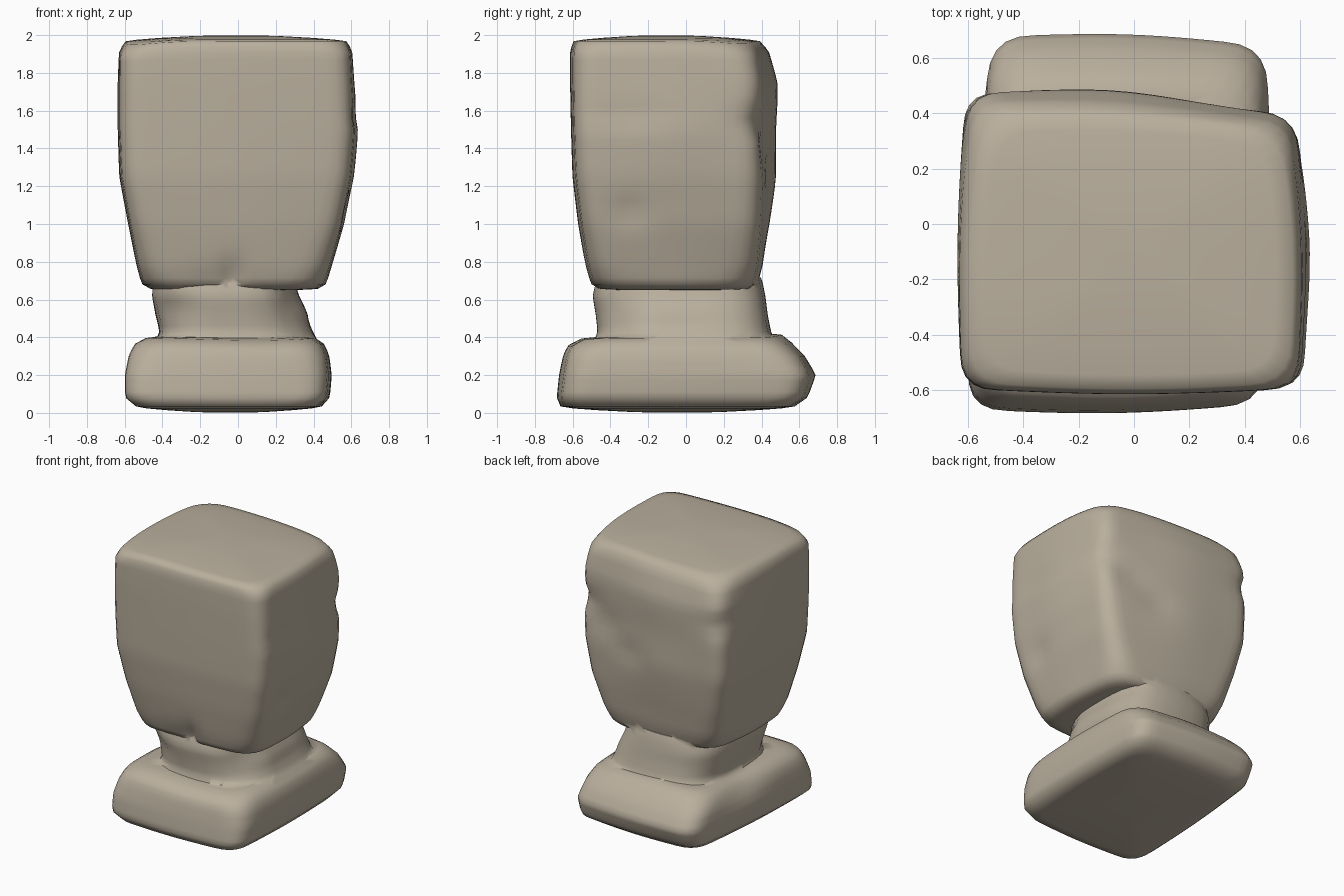
import bpy, bmesh, math
from mathutils import Vector

if "Cube" in bpy.data.objects:
    bpy.data.objects.remove(bpy.data.objects["Cube"])

stone = bpy.data.materials.new("warm grey stone")
stone.diffuse_color = (0.49, 0.43, 0.34, 1)
stone.use_nodes = True
stone.node_tree.nodes["Principled BSDF"].inputs["Base Color"].default_value = stone.diffuse_color


def ring(corners, z, r, bulge):
    """Rounded quadrilateral section with slightly swollen sides."""
    c = [Vector((x, y, 0)) for x, y in corners]
    pts = []
    for i in range(4):
        p, q, n = c[i - 1], c[i], c[(i + 1) % 4]
        a = q + (p - q).normalized() * r
        b = q + (n - q).normalized() * r
        for k in range(6):
            t = k / 5
            pts.append(a * (1 - t) ** 2 + q * 2 * t * (1 - t) + b * t * t)
        e = n + (q - n).normalized() * r
        d = (n - q).normalized()
        out = Vector((d.y, -d.x, 0))
        for k in range(1, 12):
            t = k / 12
            pts.append(b.lerp(e, t) + out * bulge * math.sin(math.pi * t))
    return [Vector((p.x, p.y, z)) for p in pts]


def boulder(name, levels, bottom, top, bulge, dents=(), steps=4):
    """Loft of sections (height, corner radius, corners), domed caps, then soft dents."""
    rings = []
    for (z0, r0, c0), (z1, r1, c1) in zip(levels, levels[1:]):
        n = max(1, min(steps, int((z1 - z0) / 0.03)))
        for k in range(n):
            t = k / n
            cs = [(a[0] + (b[0] - a[0]) * t, a[1] + (b[1] - a[1]) * t) for a, b in zip(c0, c1)]
            rings.append(ring(cs, z0 + (z1 - z0) * t, r0 + (r1 - r0) * t, bulge))
    rings.append(ring(levels[-1][2], levels[-1][0], levels[-1][1], bulge))

    def cap(src, z):
        mid = sum(src, Vector()) / len(src)
        res = []
        for s in (0.9, 0.7, 0.4, 0.15):
            res.append([Vector((mid.x + (p.x - mid.x) * s, mid.y + (p.y - mid.y) * s,
                                p.z + (z - p.z) * (1 - s * s))) for p in src])
        return res
    rings = cap(rings[0], bottom)[::-1] + rings + cap(rings[-1], top)
    bm = bmesh.new()
    vs = [[bm.verts.new(p) for p in rr] for rr in rings]
    for a, b in zip(vs, vs[1:]):
        for i in range(len(a)):
            j = (i + 1) % len(a)
            bm.faces.new((a[i], a[j], b[j], b[i]))
    bm.faces.new(vs[0][::-1])
    bm.faces.new(vs[-1])
    bmesh.ops.smooth_vert(bm, verts=bm.verts, factor=0.4, use_axis_x=True, use_axis_y=True, use_axis_z=True)
    # dents: centre, radii, push
    for c, rad, push in dents:
        for v in bm.verts:
            d = sum(((v.co[i] - c[i]) / rad[i]) ** 2 for i in range(3))
            if d < 6:
                v.co += Vector(push) * math.exp(-d)
    bmesh.ops.recalc_face_normals(bm, faces=bm.faces)
    me = bpy.data.meshes.new(name)
    bm.to_mesh(me)
    bm.free()
    me.materials.append(stone)
    for f in me.polygons:
        f.use_smooth = True
    ob = bpy.data.objects.new(name, me)
    bpy.context.collection.objects.link(ob)
    return ob


# wide base slab
base = boulder("base_slab", [
    (0.03, .16, [(-.55, -.66), (.42, -.65), (.44, .55), (-.47, .57)]),
    (0.08, .15, [(-.61, -.68), (.47, -.66), (.475, .625), (-.51, .635)]),
    (0.20, .16, [(-.61, -.67), (.48, -.645), (.485, .655), (-.52, .69)]),
    (0.30, .18, [(-.59, -.645), (.47, -.63), (.47, .60), (-.52, .63)]),
    (0.365, .19, [(-.56, -.62), (.44, -.61), (.45, .53), (-.50, .56)]),
    (0.40, .18, [(-.49, -.55), (.39, -.55), (.40, .47), (-.46, .51)]),
], 0.0, 0.41, 0.014, [
    ((.1, -.6, .38), (.35, .15, .06), (0, .0, -.015)),
    ((-.1, .48, .42), (.4, .12, .08), (0, 0, .02)),
    ((-.52, .1, .36), (.12, .2, .1), (.03, 0, -.01)),
], 4)

# narrow neck, flaring a little where it meets the slab
neck = boulder("neck", [
    (0.32, .30, [(-.46, -.51), (.43, -.49), (.44, .49), (-.45, .48)]),
    (0.385, .30, [(-.43, -.49), (.41, -.47), (.42, .47), (-.43, .46)]),
    (0.43, .30, [(-.41, -.475), (.39, -.45), (.40, .45), (-.41, .44)]),
    (0.52, .30, [(-.435, -.485), (.37, -.46), (.37, .435), (-.43, .42)]),
    (0.62, .28, [(-.46, -.495), (.315, -.485), (.32, .42), (-.44, .41)]),
    (0.72, .28, [(-.46, -.47), (.28, -.46), (.30, .40), (-.42, .39)]),
], 0.32, 0.72, 0.005, [
    ((-.36, -.45, .56), (.1, .1, .1), (.02, .03, 0)),
    ((.32, -.38, .55), (.14, .14, .18), (-.035, .035, 0)),
    ((.36, .0, .48), (.12, .3, .05), (-.01, 0, 0)),
])

# large tapered head block
head = boulder("head_block", [
    (0.655, .22, [(-.46, -.45), (.42, -.45), (.40, .34), (-.44, .34)]),
    (0.68, .21, [(-.51, -.495), (.465, -.495), (.44, .36), (-.48, .37)]),
    (0.78, .17, [(-.535, -.52), (.495, -.52), (.47, .38), (-.51, .40)]),
    (1.00, .14, [(-.575, -.56), (.555, -.555), (.54, .395), (-.56, .435)]),
    (1.25, .13, [(-.62, -.59), (.60, -.585), (.585, .40), (-.61, .47)]),
    (1.50, .13, [(-.63, -.595), (.62, -.595), (.60, .39), (-.615, .48)]),
    (1.75, .13, [(-.63, -.60), (.605, -.60), (.59, .395), (-.615, .485)]),
    (1.91, .14, [(-.63, -.60), (.60, -.60), (.58, .37), (-.60, .45)]),
    (1.97, .17, [(-.605, -.585), (.575, -.585), (.55, .345), (-.56, .40)]),
], 0.645, 2.0, 0.014, [
    ((-.03, -.53, .72), (.035, .1, .10), (0, .04, .0)),      # front chip
    ((-.12, -.53, .68), (.15, .1, .10), (0, .02, 0)),
    ((.57, .40, 1.54), (.14, .14, .07), (-.025, -.03, 0)),   # crease across the back
    ((.37, .43, 1.42), (.14, .1, .09), (0, -.02, 0)),
    ((.17, .46, 1.27), (.12, .1, .08), (0, -.02, 0)),
    ((-.60, .46, 1.66), (.12, .12, .08), (.02, -.025, 0)),   # back left notch
    ((-.08, .46, 1.25), (.3, .1, .3), (0, .022, 0)),         # swollen back
    ((-.08, .46, 1.70), (.33, .1, .2), (0, .022, 0)),
    ((.62, -.3, 1.58), (.1, .25, .05), (-.015, 0, 0)),       # side marks
    ((.57, -.3, 1.06), (.1, .10, .07), (-.02, 0, 0)),
    ((.63, -.1, 1.45), (.1, .25, .3), (.012, 0, 0)),
    ((-.60, -.58, 1.97), (.2, .2, .12), (.0, .0, -.02)),     # worn top corners
    ((-.58, .42, 1.97), (.15, .15, .15), (.02, -.01, -.01)),
    ((.55, .36, 1.97), (.2, .2, .12), (-.01, -.005, -.015)),
])

# fuse the three masses into one carved stone
for part in (neck, head):
    m = base.modifiers.new("fuse", 'BOOLEAN')
    m.operation = 'UNION'
    m.solver = 'EXACT'
    m.object = part
dg = bpy.context.evaluated_depsgraph_get()
fused = bpy.data.meshes.new_from_object(base.evaluated_get(dg))
base.modifiers.clear()
base.data = fused
base.name = "stone_pedestal"
for part in (neck, head):
    bpy.data.objects.remove(part)
fused.shade_smooth()
fused.set_sharp_from_angle(angle=math.radians(60))
